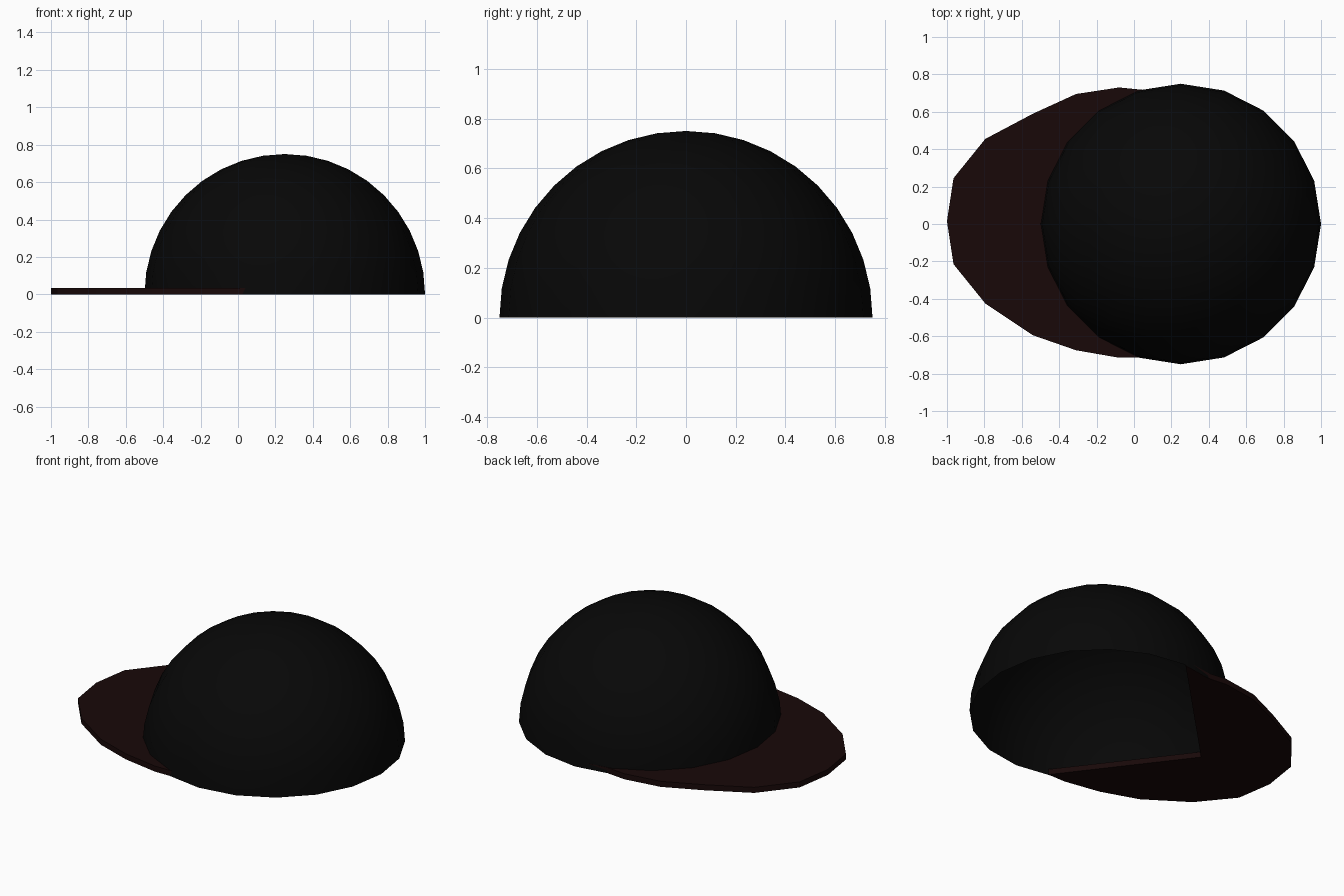
import bpy, bmesh, math

if "Cube" in bpy.data.objects:
    bpy.data.objects.remove(bpy.data.objects["Cube"])

R, CX, SIDES, BRIM_H = 0.75, 0.25, 20, 0.035


def make_object(name, bm, color):
    mesh = bpy.data.meshes.new(name)
    bm.to_mesh(mesh)
    bm.free()
    obj = bpy.data.objects.new(name, mesh)
    bpy.context.collection.objects.link(obj)
    mat = bpy.data.materials.new(name + "_colour")
    mat.diffuse_color = (*color, 1)
    mat.use_nodes = True
    mat.node_tree.nodes["Principled BSDF"].inputs["Base Color"].default_value = mat.diffuse_color
    mesh.materials.append(mat)
    bpy.ops.object.select_all(action='DESELECT')
    obj.select_set(True)
    bpy.context.view_layer.objects.active = obj
    bpy.ops.object.shade_smooth_by_angle(angle=math.radians(30))
    return obj


# Crown: upper half of a 20-sided sphere, open underneath
bm = bmesh.new()
bmesh.ops.create_uvsphere(bm, u_segments=SIDES, v_segments=SIDES, radius=R)
bmesh.ops.delete(bm, geom=[v for v in bm.verts if v.co.z < -0.001], context='VERTS')
bmesh.ops.translate(bm, verts=bm.verts, vec=(CX, 0, 0))
make_object("crown", bm, (0.0022, 0.0022, 0.0022))

# Brim: flat plate whose inner edge runs in two straight chords inside the crown
outline = [(0.05, 0.717), (-0.08, 0.73), (-0.31, 0.695), (-0.54, 0.59),
           (-0.795, 0.455), (-0.965, 0.245), (-1.0, 0.015), (-0.965, -0.215),
           (-0.795, -0.425), (-0.54, -0.595), (-0.31, -0.675), (-0.08, -0.715),
           (0.04, -0.714), (-0.5, 0.0), (0.24, 0.745)]
bm = bmesh.new()
base = bm.faces.new([bm.verts.new((x, y, 0)) for x, y in outline])
ext = bmesh.ops.extrude_face_region(bm, geom=[base], use_keep_orig=True)
top = [v for v in ext["geom"] if isinstance(v, bmesh.types.BMVert)]
bmesh.ops.translate(bm, verts=top, vec=(0, 0, BRIM_H))
bmesh.ops.recalc_face_normals(bm, faces=bm.faces)
make_object("brim", bm, (0.009, 0.0025, 0.0025))
